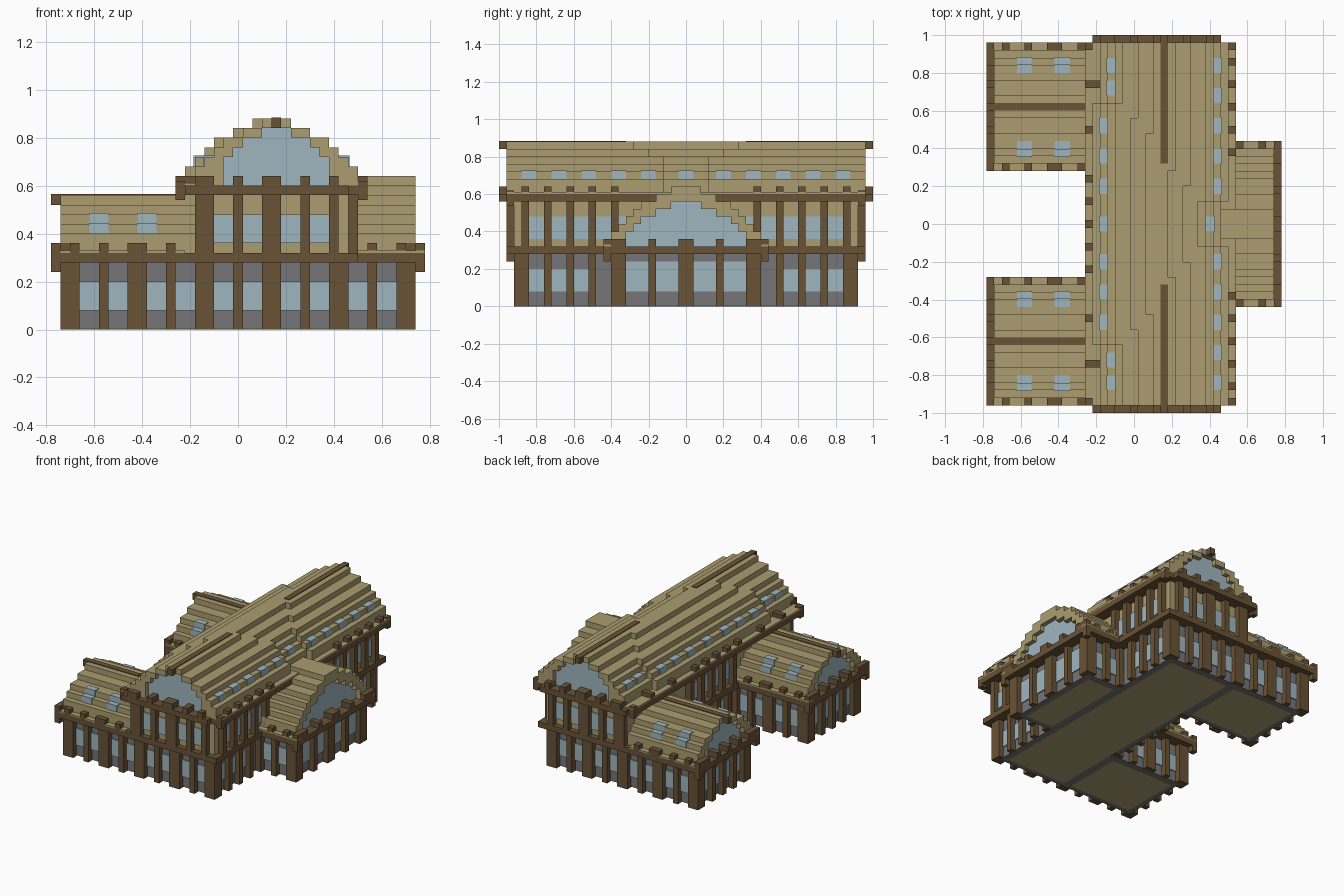
import bpy, bmesh
from mathutils import Matrix, Vector

cube = bpy.data.objects.get("Cube")
if cube:
    bpy.data.objects.remove(cube)


def material(name, rgb):
    m = bpy.data.materials.new(name)
    m.use_nodes = True
    m.diffuse_color = (*rgb, 1)
    m.node_tree.nodes["Principled BSDF"].inputs["Base Color"].default_value = (*rgb, 1)
    return m


TAN = material("pale timber", (0.41, 0.34, 0.16))
BROWN = material("dark timber", (0.14, 0.085, 0.036))
BLUE = material("window blue", (0.35, 0.47, 0.52))
GREY = material("stone grey", (0.18, 0.18, 0.19))

parts = {}


def box(part, mat, x, y, z):
    parts.setdefault((part, mat), []).append((sorted(x), sorted(y), sorted(z)))


def slab(part, mat, axis, p, a, z):
    """Box with depth range p along axis and a along the other axis."""
    if axis == "x":
        box(part, mat, p, a, z)
    else:
        box(part, mat, a, p, z)


def facade(part, axis, s, p, pillars, z0, z1, window, band, crenels=(), ledge=False):
    """Pillars, windows between them, and a beam with studs above."""
    wall, out = p - s * .04, p + s * .04
    for a in pillars:
        slab(part + "_pillars", BROWN, axis, (wall, p), a, (z0, z1))
    for left, right in zip(pillars, pillars[1:]):
        slab(part + "_windows", BLUE, axis, (wall, wall + s * .008), (left[1], right[0]), window)
    slab(part + "_beam", BROWN, axis, (wall, out), band, (z1, z1 + .04))
    if ledge:
        slab(part + "_ledge", TAN, axis, (wall, out), band, (z1 + .04, z1 + .05))
    for a in crenels:
        slab(part + "_studs", BROWN, axis, (wall, out), a, (z1 + .04, z1 + .08))


def gable(part, axis, s, p, c, widths, glass, z):
    """Stepped timber frame around a stepped window."""
    for h, g in zip(widths, glass):
        for side in (-1, 1):
            slab(part + "_frame", TAN, axis, (p, p + s * .04), (c + side * g, c + side * h), (z, z + .04))
        if g:
            slab(part + "_glass", BLUE, axis, (p, p + s * .008), (c - g, c + g), (z, z + .04))
        z += .04


def around(centres, half=.02):
    return [(c - half, c + half) for c in centres]


def mirrored(spans):
    return sorted([(-b, -a) for a, b in spans] + spans)


LOW = dict(z0=0, z1=.28, window=(.08, .20))
HIGH = dict(z0=.32, z1=.56, window=(.36, .48))

# Ground floor walls and floor plates
rooms = [((-.14, .42), (-.88, .88)), ((.40, .70), (-.36, .36))]
rooms += [((-.70, -.12), tuple(sorted((t * .36, t * .88)))) for t in (-1, 1)]
for x, y in rooms:
    box("ground_walls", GREY, x, y, (.004, .32))
    box("floor", TAN, (x[0] + .04, x[1] - .04), (y[0] + .04, y[1] - .04), (0, .01))
for t in (-1, 1):
    box("floor_pegs", BROWN, (.14, .18), (t * .32, t * .36), (-0.0, .012))

# Upper floor walls
box("upper_walls", TAN, (-.18, .46), (-.92, .92), (.30, .62))

wing_x = [(-.74, -.66), (-.58, -.54), (-.46, -.38), (-.30, -.26), (-.18, -.10)]
front_x = wing_x + [(-.02, .02), (.10, .18), (.26, .30), (.38, .46)]
upper_x = front_x[4:8] + [(.38, .42)]
studs_x = around((-.68, -.56)) + [(-.46, -.38)] + around((-.28,))
side_y = around((.38, .50, .62, .74, .86))

for t in (-1, 1):
    # Long front and back, both floors
    facade("front_lower", "y", t, t * .92, front_x, band=(-.78, .46), crenels=studs_x, **LOW)
    box("wing_ledge", TAN, (-.74, -.22), (t * .90, t * .96), (.32, .33))
    facade("front_upper", "y", t, t * .96, upper_x, band=(-.22, .46), crenels=upper_x, **HIGH)
    # Courtyard side and end of each left wing
    facade("wing_inner", "y", -t, t * .32, wing_x, band=(-.78, -.18), crenels=studs_x, ledge=True, **LOW)
    end = [(.32, .40), (.48, .52), (.60, .64), (.72, .76), (.84, .92)]
    end = sorted(tuple(sorted((t * a, t * b))) for a, b in end)
    span = tuple(sorted((t * .32, t * .92)))
    facade("wing_end", "x", -1, -.74, end, band=span, crenels=end, **LOW)
    for y in (.30, .94):
        box("wing_corner_blocks", BROWN, (-.78, -.74), (t * (y - .02), t * (y + .02)), (.24, .36))
    # Sides of the right wing
    side = [(.42, .46), (.54, .58), (.66, .74)]
    facade("porch_side", "y", t, t * .40, side, band=(.46, .78),
           crenels=around((.56, .68)), ledge=True, **LOW)
    box("porch_corner_blocks", BROWN, (.74, .78), (t * .40, t * .44), (.24, .36))
    # Right side of the main hall on either side of the right wing
    spans = sorted(tuple(sorted((t * a, t * b))) for a, b in side_y)
    low = [s for s in spans if abs(s[0] + s[1]) > .8]
    facade("hall_lower", "x", 1, .46, low, band=tuple(sorted((t * .40, t * .96))), **LOW)
    for x in (-.24, .52):
        box("hall_corner_blocks", BROWN, (x - .02, x + .02), (t * .92, t * .96), (.54, .62))

porch = mirrored([(.0, .04), (.16, .20), (.32, .40)])
porch = [s for s in porch if abs(s[0] + s[1]) > .1] + [(-.04, .04)]
facade("porch_end", "x", 1, .74, sorted(porch), z0=0, z1=.28, window=(.08, .24),
       band=(-.40, .40), crenels=porch)
hall_y = mirrored(side_y)
facade("hall_right", "x", 1, .50, hall_y, band=(-.96, .96), crenels=hall_y, ledge=True, **HIGH)
court = around((-.24, -.12, 0, .12, .24))
facade("court_lower", "x", -1, -.18, court, band=(-.32, .32), **LOW)
facade("court_upper", "x", -1, -.22, court, band=(-.96, .96), ledge=True,
       crenels=court + mirrored(around((.50, .74))), **HIGH)

# Main roof: stepped courses whose edges shift sideways towards the middle
widths = [.34, .34, .30, .26, .22, .14, .06]
left_ends = [.64, .64, .64, .64, .64, .56, .48]
right_ends = [.12, .12, .12, .12, .12, .20, .28]
for i, (h, tl, tr) in enumerate(zip(widths, left_ends, right_ends)):
    z = (.60 + .04 * i, .64 + .04 * i)
    box("main_roof", TAN, (.16 - h, .12 + h), (-.92, .92), z)
    box("main_roof", TAN, (.12 - h, .16 - h), (-tl, tl), z)
    for t in (-1, 1):
        box("main_roof", TAN, (.12 + h, .16 + h), (t * tr, t * .92), z)
for t in (-1, 1):
    gable("main_gable", "y", t, t * .92, .16, widths, [.22, .22, .22, .18, .14, .06, 0], .60)
    box("main_ridge", BROWN, (.14, .18), (t * .32, t * 1.0), (.84, .885))

# Main roof skylights
for y in (-.84, -.68, -.52, -.36, -.20, 0, .20, .36, .52, .68, .84):
    right = .42 if y == 0 else .46
    left = -.18 if abs(y) < .6 else -.14
    ly = y * .72 / .68 if abs(y) == .68 else y
    box("main_skylights", BLUE, (right - .04, right + .005), (y - .04, y + .04), (.68, .725))
    box("main_skylights", BLUE, (left - .005, left + .04), (ly - .04, ly + .04), (.68, .725))

# Left wing roofs with ridge beams and skylights
widths = [.30, .30, .26, .22, .14, .06]
for t in (-1, 1):
    c = t * .62
    for i, h in enumerate(widths):
        box("wing_roof", TAN, (-.70, -.14), (c - h, c + h), (.32 + .04 * i, .36 + .04 * i))
    gable("wing_gable", "x", -1, -.70, c, widths, [.22, .22, .18, .14, .06, 0], .32)
    box("wing_ridge", BROWN, (-.78, -.18), (c - .02, c + .02), (.52, .565))
    for x in (-.58, -.38):
        for s in (-1, 1):
            box("wing_skylights", BLUE, (x - .04, x + .04), (c + s * .18, c + s * .225), (.44, .485))
            box("wing_skylights", BLUE, (x - .04, x + .04), (c + s * .22, c + s * .265), (.40, .445))

# Right wing roof
widths = [.40, .40, .36, .32, .28, .24, .16, .08]
for i, h in enumerate(widths):
    box("porch_roof", TAN, (.40, .70), (-h, h), (.32 + .04 * i, .36 + .04 * i))
gable("porch_gable", "x", 1, .70, 0, widths, [.32, .32, .28, .24, .16, .08, 0, 0], .32)

# Turn the collected boxes into one object per part
for (name, mat), boxes in parts.items():
    bm = bmesh.new()
    for ranges in boxes:
        centre = Vector([(a + b) / 2 for a, b in ranges])
        size = Vector([b - a for a, b in ranges])
        bmesh.ops.create_cube(bm, size=1, matrix=Matrix.Translation(centre) @ Matrix.Diagonal((*size, 1)))
    mesh = bpy.data.meshes.new(name)
    bm.to_mesh(mesh)
    bm.free()
    mesh.materials.append(mat)
    bpy.context.collection.objects.link(bpy.data.objects.new(name, mesh))
